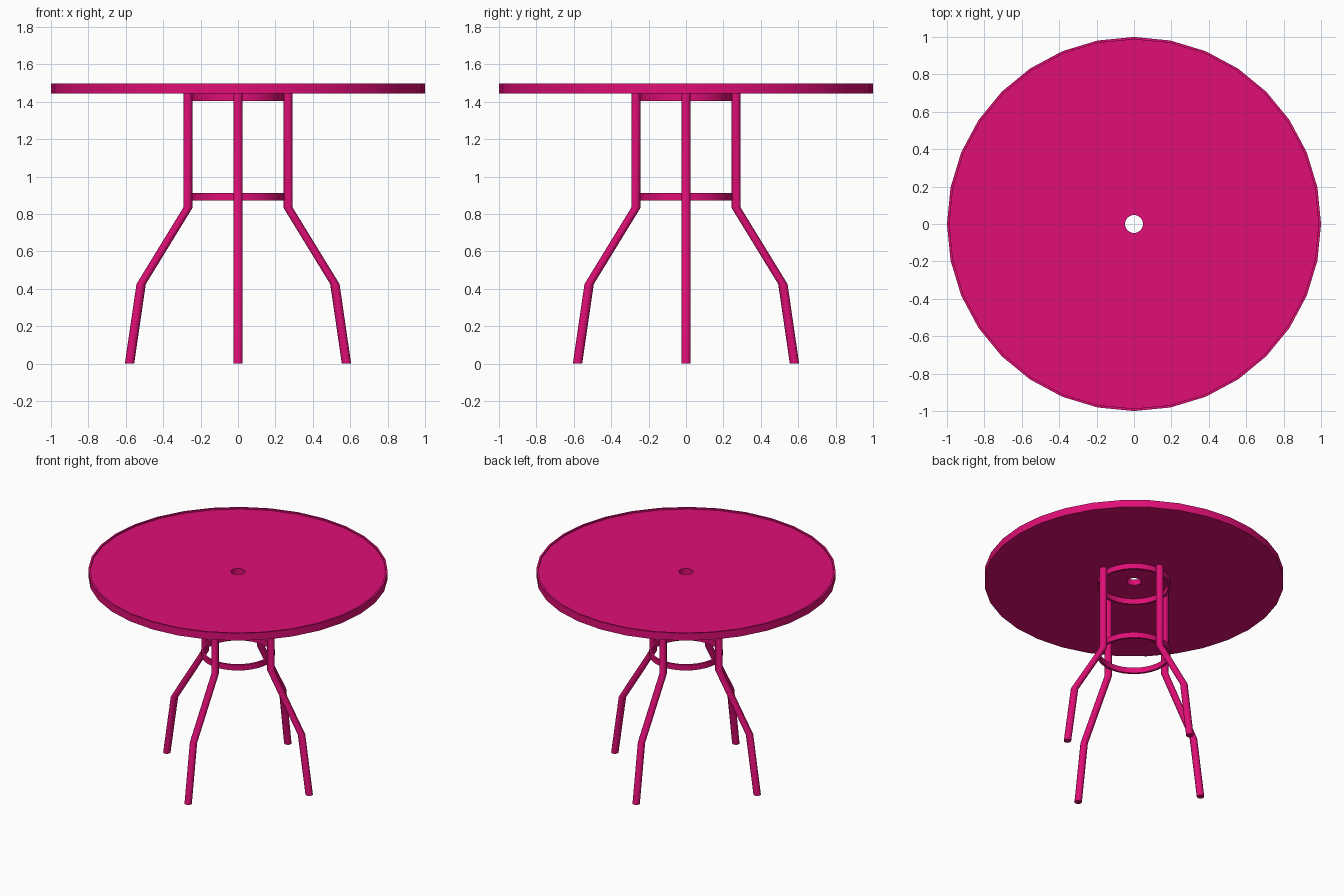
import bpy
from math import cos, sin, pi, radians

cube = bpy.data.objects.get("Cube")
if cube:
    bpy.data.objects.remove(cube, do_unlink=True)

# Single painted finish
paint = bpy.data.materials.new("magenta paint")
paint.use_nodes = True
colour = (0.74, 0.0044, 0.18, 1)
paint.diffuse_color = colour
paint.node_tree.nodes["Principled BSDF"].inputs["Base Color"].default_value = colour


def make_object(name, verts, faces):
    mesh = bpy.data.meshes.new(name)
    mesh.from_pydata(verts, [], faces)
    mesh.materials.append(paint)
    obj = bpy.data.objects.new(name, mesh)
    bpy.context.collection.objects.link(obj)
    bpy.ops.object.select_all(action="DESELECT")
    obj.select_set(True)
    bpy.context.view_layer.objects.active = obj
    bpy.ops.object.shade_smooth_by_angle(angle=radians(35))
    return obj


def lathe(name, profile, sides=32):
    """Revolve a closed (radius, height) loop, listed anticlockwise, around z."""
    n = len(profile)
    verts = [(r * cos(2 * pi * i / sides), r * sin(2 * pi * i / sides), z)
             for i in range(sides) for r, z in profile]
    faces = []
    for i in range(sides):
        a, b = i * n, (i + 1) % sides * n
        for j in range(n):
            k = (j + 1) % n
            faces.append((a + j, b + j, b + k, a + k))
    return make_object(name, verts, faces)


def bent_leg(name, path, radius, turn, sides=16):
    """Stack level circles along a (distance, height) path, then turn around z."""
    verts = [(d + radius * cos(2 * pi * i / sides), radius * sin(2 * pi * i / sides), z)
             for d, z in path for i in range(sides)]
    faces = [tuple(reversed(range(sides)))]
    for s in range(len(path) - 1):
        for i in range(sides):
            k = (i + 1) % sides
            a, b = s * sides, (s + 1) * sides
            faces.append((a + i, a + k, b + k, b + i))
    faces.append(tuple(range(len(verts) - sides, len(verts))))
    obj = make_object(name, verts, faces)
    obj.rotation_euler.z = turn
    return obj


# Round top with a parasol hole and a fine raised lip
TOP, UNDER = 1.497, 1.443
lathe("table_top", [(0.048, UNDER), (1, UNDER), (1, TOP), (0.987, TOP),
                    (0.987, TOP - 0.01), (0.048, TOP - 0.01)])

# Flat bands that tie the legs together
for name, low, high in (("upper_ring", 1.403, UNDER), ("lower_ring", 0.872, 0.912)):
    lathe(name, [(0.23, low), (0.246, low), (0.246, high), (0.23, high)])

# Four splayed legs
leg_path = [(0.58, 0), (0.518, 0.425), (0.267, 0.835), (0.267, UNDER)]
for i, side in enumerate(("left", "back", "right", "front")):
    bent_leg(side + "_leg", leg_path, 0.025, i * pi / 2)
